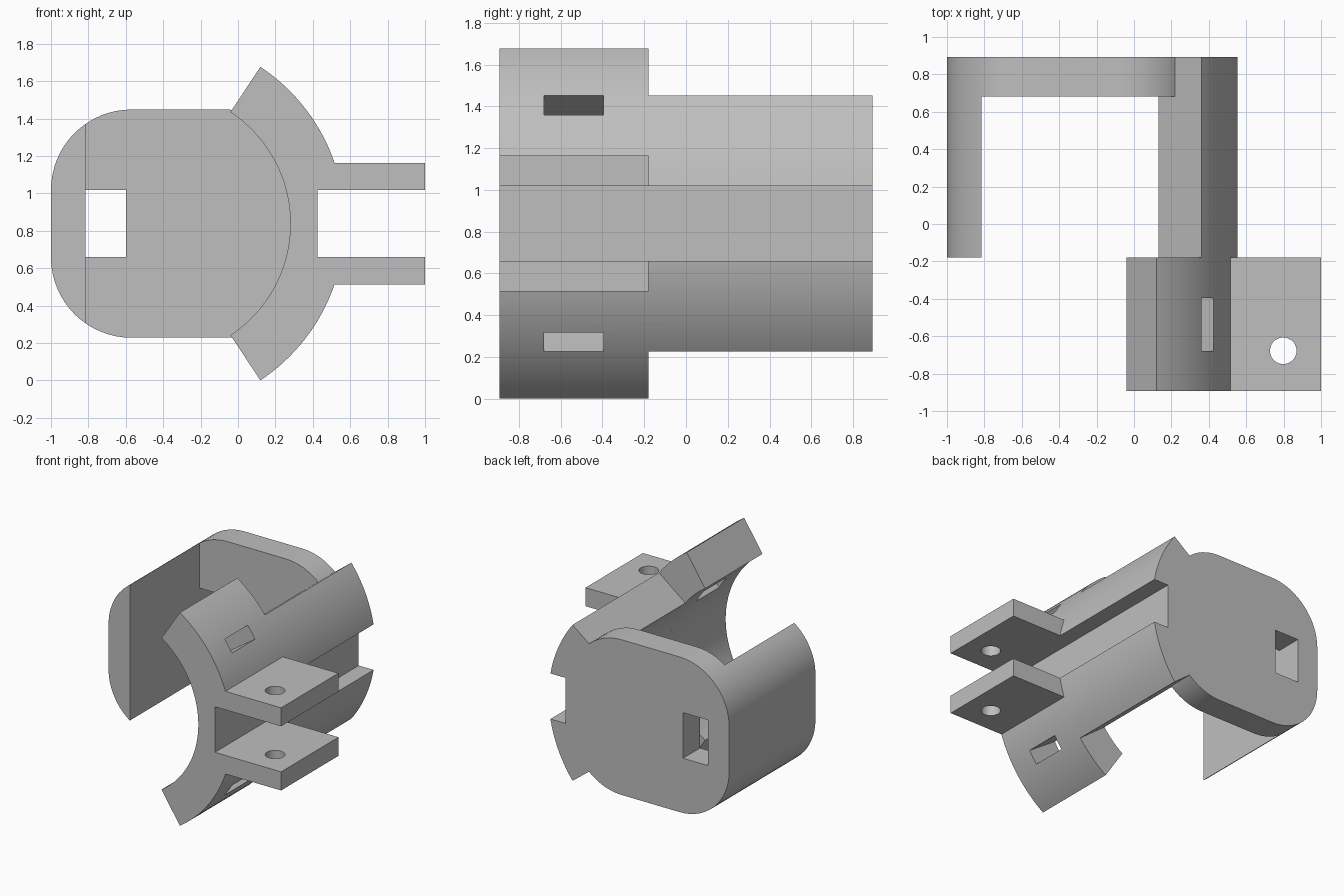
import bpy
from math import sin, cos, radians, pi

cube = bpy.data.objects.get("Cube")
if cube:
    bpy.data.objects.remove(cube, do_unlink=True)

MID = 0.8385                      # height of the symmetry plane
CX, R_IN, R_OUT = -0.435, 0.715, 1.005
FRONT, STEP, PLATE, BACK = -0.893, -0.18, 0.683, 0.893

grey = bpy.data.materials.new("light grey")
grey.use_nodes = True
colour = (0.52, 0.52, 0.52, 1)
grey.diffuse_color = colour
grey.node_tree.nodes["Principled BSDF"].inputs["Base Color"].default_value = colour


def prism(name, outline, y0, y1):
    """Extrude a counter-clockwise (x, z) outline along y."""
    n = len(outline)
    verts = [(x, y, z) for y in (y0, y1) for x, z in outline]
    faces = [tuple(range(n)), tuple(reversed(range(n, 2 * n)))]
    faces += [(i, i + n, (i + 1) % n + n, (i + 1) % n) for i in range(n)]
    mesh = bpy.data.meshes.new(name)
    mesh.from_pydata(verts, [], faces)
    mesh.materials.append(grey)
    obj = bpy.data.objects.new(name, mesh)
    bpy.context.collection.objects.link(obj)
    return obj


def box(name, x0, x1, y0, y1, z0, z1):
    return prism(name, [(x0, z0), (x1, z0), (x1, z1), (x0, z1)], y0, y1)


def arc(cx, cz, r, a0, a1, steps):
    return [(cx + r * cos(radians(a0 + (a1 - a0) * i / steps)),
             cz + r * sin(radians(a0 + (a1 - a0) * i / steps)))
            for i in range(steps + 1)]


def ring_sector(name, half_angle, y0, y1):
    outer = arc(CX, MID, R_OUT, -half_angle, half_angle, 48)
    inner = arc(CX, MID, R_IN, half_angle, -half_angle, 48)
    return prism(name, outer + inner, y0, y1)


def combine(target, other, operation):
    """Apply a boolean and discard the helper."""
    mod = target.modifiers.new("combine", 'BOOLEAN')
    mod.operation, mod.solver, mod.object = operation, 'EXACT', other
    graph = bpy.context.evaluated_depsgraph_get()
    mesh = bpy.data.meshes.new_from_object(target.evaluated_get(graph))
    target.modifiers.clear()
    target.data = mesh
    bpy.data.objects.remove(other, do_unlink=True)


# Rounded shell: back plate plus left-hand side wall
x0, x1, half, r = -1.0, 0.365, 0.61, 0.43
corners = [(x1 - r, MID + half - r, 0), (x0 + r, MID + half - r, 90),
           (x0 + r, MID - half + r, 180), (x1 - r, MID - half + r, 270)]
outline = [p for cx, cz, a in corners for p in arc(cx, cz, r, a, a + 90, 16)]
bracket = prism("clamp_bracket", outline, STEP, BACK)
combine(bracket, box("shell_hollow", -0.815, 1, -1, PLATE, -0.2, 2), 'DIFFERENCE')
combine(bracket, box("plate_window", -0.815, -0.6, 0.5, 1, 0.66, 1.018), 'DIFFERENCE')

# Curved clamp jaw and the narrower rail leading to the back plate
jaw = ring_sector("clamp_jaw", 56.5, FRONT, STEP)
combine(jaw, ring_sector("rail", 37.6, STEP - 0.1, BACK), 'UNION')
combine(bracket, jaw, 'UNION')

# Two bolt tabs, then the channel between them
for side in (-1, 1):
    z0, z1 = sorted((MID + side * 0.15, MID + side * 0.325))
    combine(bracket, box("bolt_tab", 0.40, 1.0, FRONT, STEP, z0, z1), 'UNION')
combine(bracket, box("channel", 0.425, 1.2, -1, 1, 0.66, 1.018), 'DIFFERENCE')

# Vertical bolt hole through both tabs
bpy.ops.mesh.primitive_cylinder_add(vertices=40, radius=0.071, depth=1,
                                    location=(0.798, -0.678, MID))
bolt = bpy.context.object
bolt.data.materials.append(grey)
combine(bracket, bolt, 'DIFFERENCE')

# Radial strap slots above and below
for side in (-1, 1):
    a = side * radians(34.4)
    u, v = (cos(a), sin(a)), (-sin(a), cos(a))
    slot = [(CX + d * u[0] + w * v[0], MID + d * u[1] + w * v[1])
            for d, w in ((0.5, -0.056), (1.2, -0.056), (1.2, 0.056), (0.5, 0.056))]
    combine(bracket, prism("strap_slot", slot, -0.68, -0.395), 'DIFFERENCE')

bpy.ops.object.select_all(action='DESELECT')
bracket.select_set(True)
bpy.context.view_layer.objects.active = bracket
bpy.ops.object.shade_smooth_by_angle(angle=radians(25))
